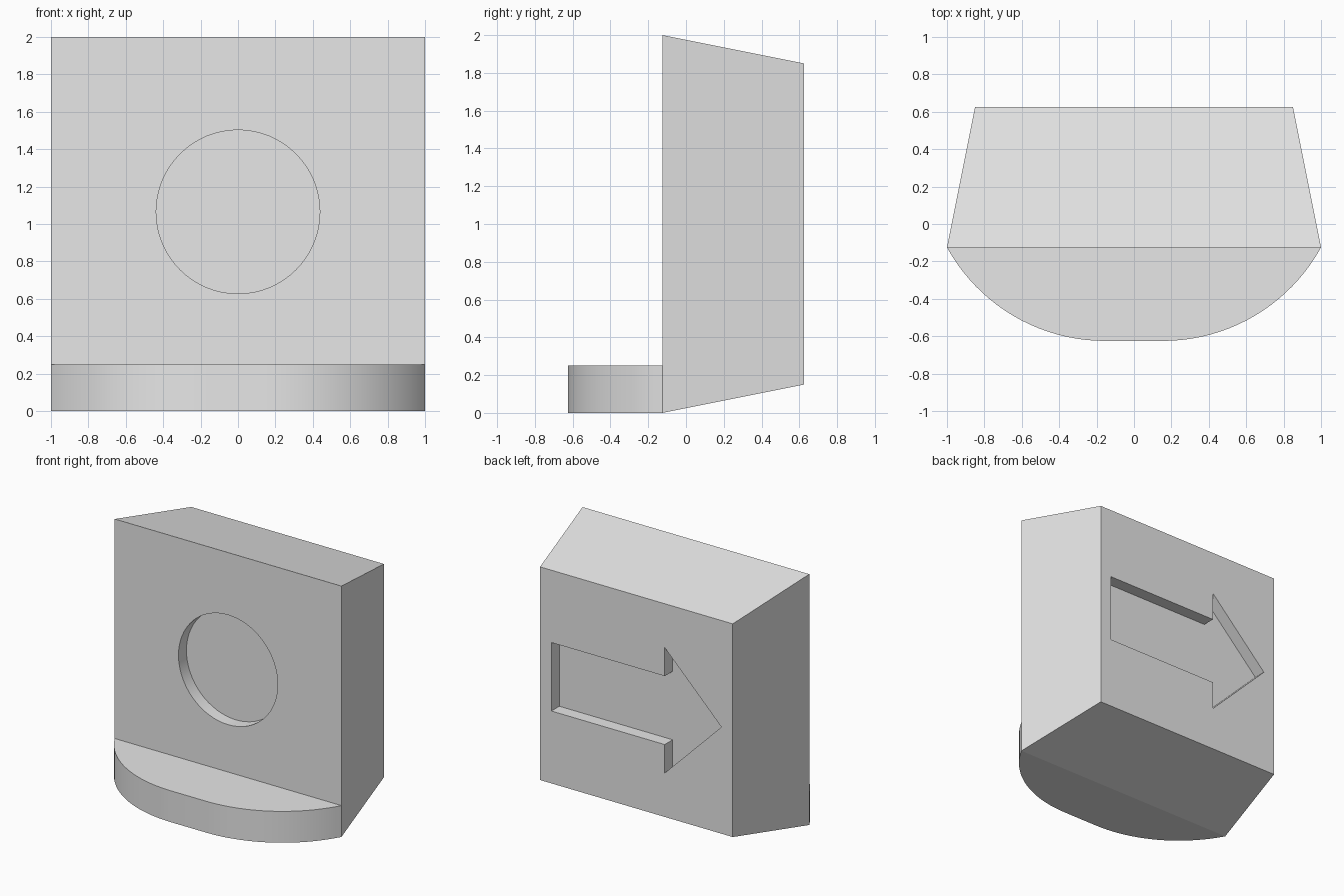
import bpy
import bmesh
import math

cube = bpy.data.objects.get("Cube")
if cube:
    bpy.data.objects.remove(cube, do_unlink=True)

GREY = (0.8, 0.8, 0.8, 1.0)
grey = bpy.data.materials.new("plain grey")
grey.use_nodes = True
grey.diffuse_color = GREY
grey.node_tree.nodes["Principled BSDF"].inputs["Base Color"].default_value = GREY

FRONT, BACK = -0.125, 0.625
RECESS = 0.1


def finish(name, bm):
    """Turn a bmesh into a linked, coloured object."""
    bmesh.ops.recalc_face_normals(bm, faces=bm.faces)
    mesh = bpy.data.meshes.new(name)
    bm.to_mesh(mesh)
    bm.free()
    mesh.materials.append(grey)
    obj = bpy.data.objects.new(name, mesh)
    bpy.context.collection.objects.link(obj)
    return obj


def loft(name, start, end):
    """Closed solid between two matching outlines of 3D points."""
    bm = bmesh.new()
    a = [bm.verts.new(p) for p in start]
    b = [bm.verts.new(p) for p in end]
    bm.faces.new(a)
    bm.faces.new(b[::-1])
    for i in range(len(a)):
        j = (i + 1) % len(a)
        bm.faces.new((a[j], a[i], b[i], b[j]))
    return finish(name, bm)


def at_y(outline, y):
    return [(x, y, z) for x, z in outline]


def activate(obj):
    bpy.ops.object.select_all(action='DESELECT')
    obj.select_set(True)
    bpy.context.view_layer.objects.active = obj


def smooth(obj):
    activate(obj)
    bpy.ops.object.shade_smooth_by_angle(angle=math.radians(30))


def carve(obj, name, outline, y0, y1):
    """Sink an outline in the xz plane into an object."""
    cutter = loft(name, at_y(outline, y0), at_y(outline, y1))
    cutter.hide_render = True
    mod = obj.modifiers.new(name, 'BOOLEAN')
    mod.operation = 'DIFFERENCE'
    mod.solver = 'EXACT'
    mod.object = cutter
    activate(obj)
    bpy.ops.object.modifier_apply(modifier=mod.name)
    bpy.data.objects.remove(cutter, do_unlink=True)


def square(half):
    return [(sx * half, 1 + sz * half) for sx, sz in ((-1, -1), (1, -1), (1, 1), (-1, 1))]


# Body: block tapering towards the back
body = loft("body", at_y(square(1.0), FRONT), at_y(square(0.85), BACK))

# Round recess in the front
disc = [(0.4375 * math.cos(t), 1.065 + 0.4375 * math.sin(t))
        for t in (math.tau * i / 64 for i in range(64))]
carve(body, "round_recess", disc, FRONT - 0.1, FRONT + RECESS)

# Arrow recess in the back
upper = [(0.75, 0.273), (-0.25, 0.273), (-0.25, 0.5)]
arrow = [(x, 1 + z) for x, z in upper] + [(-0.75, 1)]
arrow += [(x, 1 - z) for x, z in reversed(upper)]
carve(body, "arrow_recess", arrow, BACK - RECESS, BACK + 0.1)
smooth(body)

# Ledge: two arcs joined by a short straight front, open where it meets the body
FLAT, DEPTH, HEIGHT, STEPS = 0.155, 0.5, 0.25, 20
run = 1 - FLAT
radius = (run ** 2 + DEPTH ** 2) / (2 * DEPTH)
sweep = math.asin(run / radius)
arc = []
for i in range(STEPS + 1):
    t = sweep * i / STEPS
    arc.append((FLAT + radius * math.sin(t), FRONT - DEPTH + radius * (1 - math.cos(t))))
rim = [(-x, y) for x, y in reversed(arc)] + arc

bm = bmesh.new()
low = [bm.verts.new((x, y, 0)) for x, y in rim]
high = [bm.verts.new((x, y, HEIGHT)) for x, y in rim]
bm.faces.new(low[::-1])
bm.faces.new(high)
for i in range(len(rim) - 1):
    bm.faces.new((low[i], low[i + 1], high[i + 1], high[i]))
ledge = finish("ledge", bm)
smooth(ledge)
